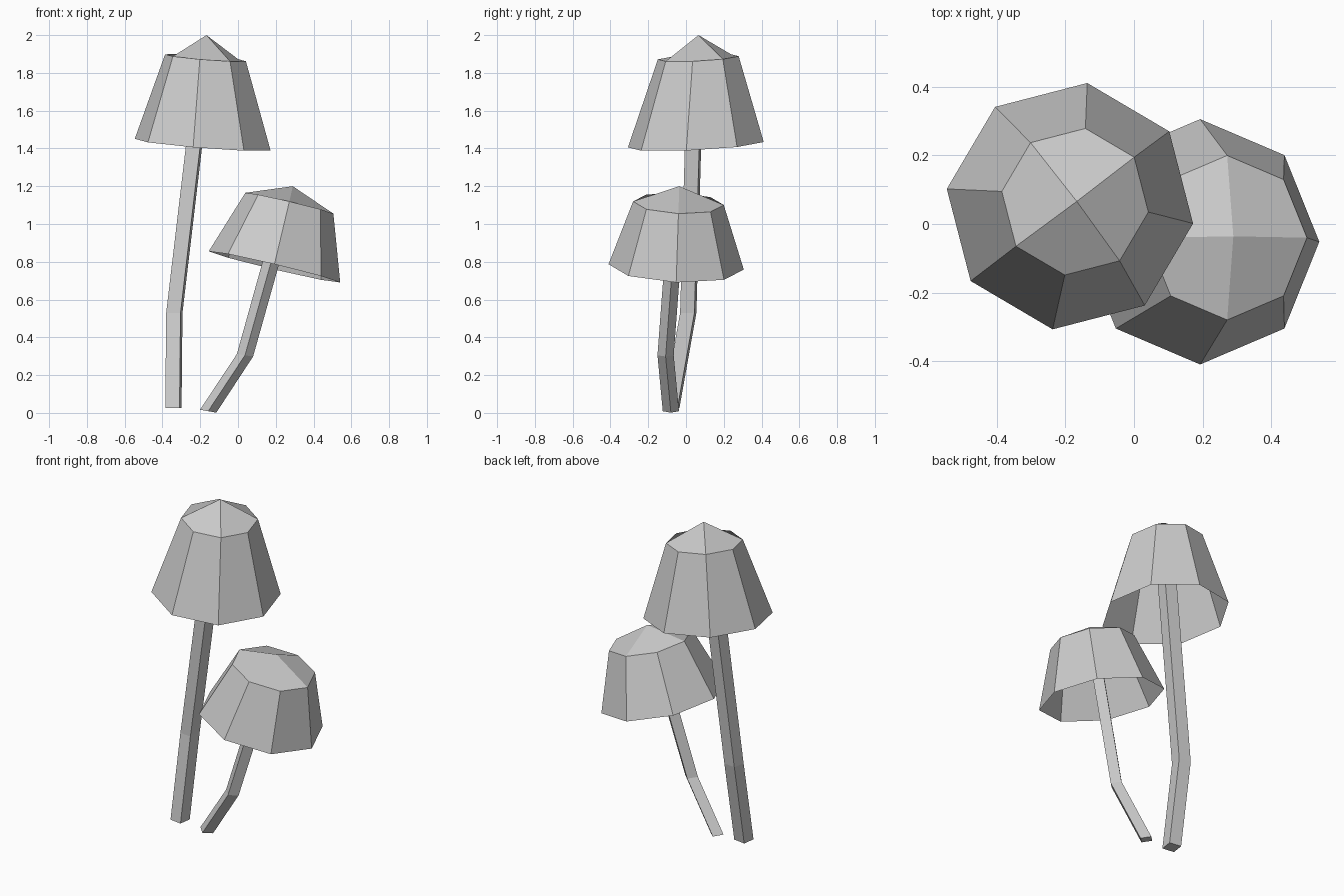
import bpy
import bmesh
from math import sin, cos, radians
from mathutils import Vector

cube = bpy.data.objects.get("Cube")
if cube:
    bpy.data.objects.remove(cube, do_unlink=True)

# One pale grey for the whole model
grey = bpy.data.materials.new("pale_grey")
grey.use_nodes = True
colour = (0.6, 0.6, 0.6, 1)
grey.diffuse_color = colour
grey.node_tree.nodes["Principled BSDF"].inputs["Base Color"].default_value = colour


def ring(bm, centre, radii, sides, phase, slope):
    """Polygon around centre, its height leaning by slope in x and y."""
    verts = []
    for i in range(sides):
        a = radians(phase) + radians(360) * i / sides
        x, y = radii[0] * cos(a), radii[1] * sin(a)
        offset = Vector((x, y, slope[0] * x + slope[1] * y))
        verts.append(bm.verts.new(Vector(centre) + offset))
    return verts


def bridge(bm, low, high):
    n = len(low)
    for i in range(n):
        j = (i + 1) % n
        bm.faces.new((low[i], low[j], high[j], high[i]))


def finish(bm, name):
    mesh = bpy.data.meshes.new(name)
    bm.to_mesh(mesh)
    bm.free()
    mesh.materials.append(grey)
    obj = bpy.data.objects.new(name, mesh)
    bpy.context.collection.objects.link(obj)


def make_cap(name, rim, rim_radii, crown, crown_radii, apex, phase, slope):
    """Hollow eight-sided bell, open below, with a four-quad crown."""
    bm = bmesh.new()
    low = ring(bm, rim, rim_radii, 8, phase, slope)
    high = ring(bm, crown, crown_radii, 8, phase, slope)
    bridge(bm, low, high)
    tip = bm.verts.new(apex)
    for i in range(0, 8, 2):
        bm.faces.new((high[i], high[i + 1], high[(i + 2) % 8], tip))
    finish(bm, name)


def make_stem(name, path, radius, phase, slopes):
    """Four-sided bent stalk running up inside its cap."""
    bm = bmesh.new()
    rings = [ring(bm, p, (radius, radius), 4, phase, s) for p, s in zip(path, slopes)]
    for low, high in zip(rings, rings[1:]):
        bridge(bm, low, high)
    bm.faces.new(rings[0][::-1])
    bm.faces.new(rings[-1])
    finish(bm, name)


# Tall mushroom
make_cap("tall_cap", (-0.187, 0.052, 1.42), (0.363, 0.363),
         (-0.172, 0.065, 1.88), (0.216, 0.216),
         (-0.167, 0.066, 2.0), 37, (-0.08, 0.05))
make_stem("tall_stem",
          [(-0.342, -0.078, 0.025), (-0.337, 0.012, 0.53), (-0.18, 0.05, 1.86)],
          0.054, 37, [(0, 0), (0, 0), (0, 0)])

# Short mushroom
make_cap("short_cap", (0.193, -0.052, 0.773), (0.348, 0.358),
         (0.272, -0.04, 1.11), (0.233, 0.24),
         (0.29, -0.036, 1.2), 0, (-0.237, -0.04))
make_stem("short_stem",
          [(-0.158, -0.08, 0.009), (0.037, -0.108, 0.305), (0.265, -0.047, 1.12)],
          0.043, 0, [(-0.18, 0), (-0.15, 0), (-0.237, 0)])
